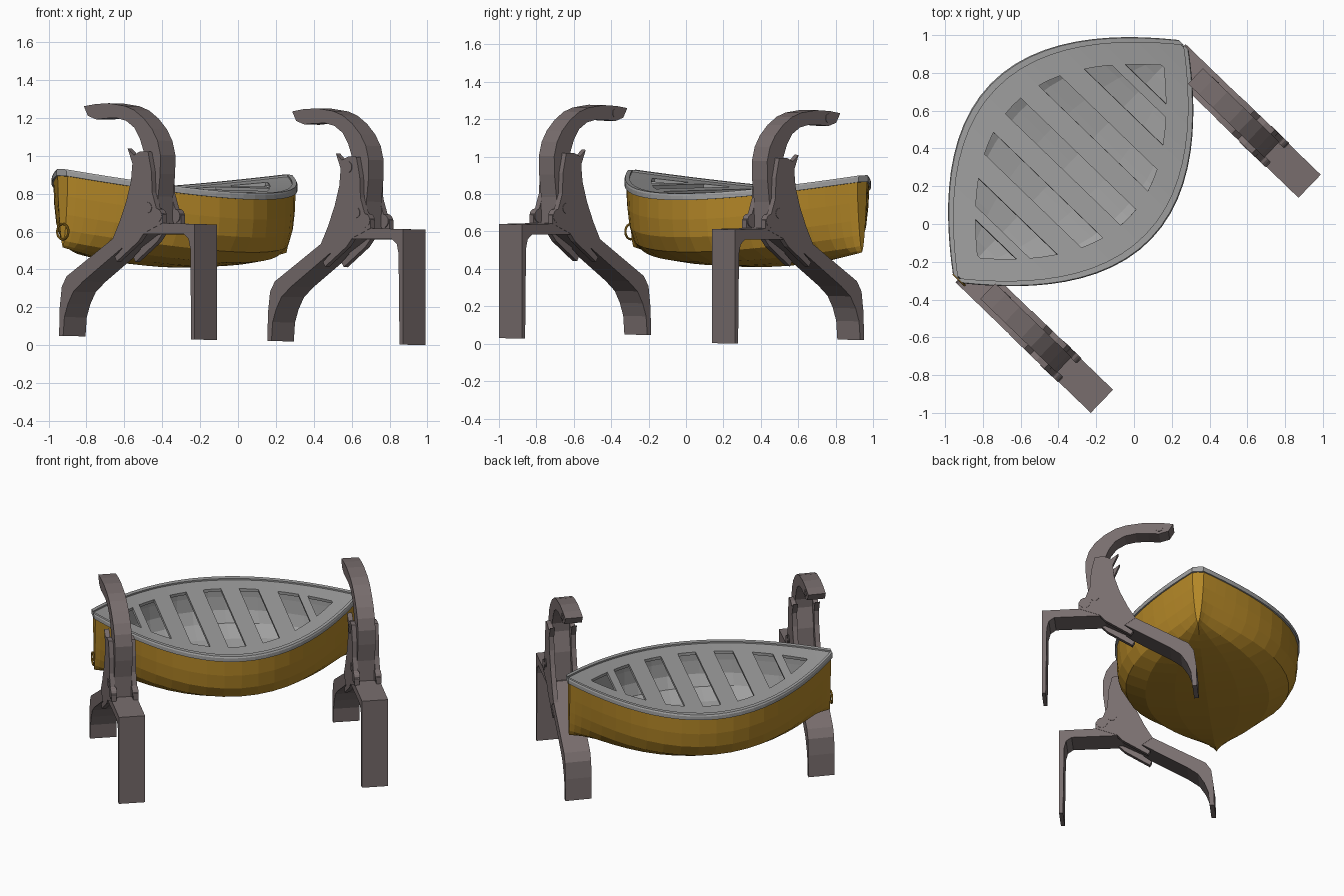
import bpy, bmesh, math
from mathutils import Vector

if "Cube" in bpy.data.objects:
    bpy.data.objects.remove(bpy.data.objects["Cube"])

A = math.radians(46)
C, S = math.cos(A), math.sin(A)

def place(u, v, z):
    """u along the boat, v toward the davits, z up; the model leans slightly."""
    return Vector((-0.335 + C*u + S*v, 0.33 + S*u - C*v, z + 0.035 - 0.017*u - 0.02*v))

def material(name, rgb):
    m = bpy.data.materials.new(name)
    m.diffuse_color = (*rgb, 1)
    m.use_nodes = True
    m.node_tree.nodes["Principled BSDF"].inputs["Base Color"].default_value = m.diffuse_color
    return m

YELLOW = material("ochre yellow", (0.45, 0.24, 0.02))
GREY = material("light grey", (0.35, 0.35, 0.35))
STEEL = material("brown grey", (0.19, 0.155, 0.155))

def make(name, verts, faces, mat, flip=False):
    bm = bmesh.new()
    vs = [bm.verts.new(place(*p)) for p in verts]
    for f in faces:
        bm.faces.new([vs[i] for i in f])
    bmesh.ops.remove_doubles(bm, verts=bm.verts, dist=0.0005)
    bmesh.ops.recalc_face_normals(bm, faces=bm.faces)
    if flip:
        bmesh.ops.reverse_faces(bm, faces=bm.faces)
    me = bpy.data.meshes.new(name)
    bm.to_mesh(me)
    bm.free()
    me.materials.append(mat)
    ob = bpy.data.objects.new(name, me)
    bpy.context.collection.objects.link(ob)
    return ob

def loft(name, rings, mat, closed=False, flip=False):
    n = len(rings[0])
    verts = [p for r in rings for p in r]
    faces = []
    for i in range(len(rings) - 1):
        for j in range(n if closed else n - 1):
            k = (j + 1) % n
            faces.append((i*n + j, i*n + k, (i+1)*n + k, (i+1)*n + j))
    faces += [tuple(range(n)), tuple(range(len(verts) - n, len(verts)))]
    return make(name, verts, faces, mat, flip)

def prism(name, pts, u0, u1, mat):
    return loft(name, [[(u, v, z) for v, z in pts] for u in (u0, u1)], mat, closed=True)

def circle(v, z, r, n=16):
    return [(v + r*math.cos(2*math.pi*i/n), z + r*math.sin(2*math.pi*i/n)) for i in range(n)]

# Boat lines
L = 0.86
def width(u): return 0.592 * (1 - (u/0.888)**2)
def sheer(u): return 0.78 + 0.10 * (u/L)**2
def keel(u): return 0.375 + 0.095 * (u/L)**2

FULL = [(1, 0), (1, .3), (.98, .55), (.90, .76), (.68, .91), (.35, .97), (0, 1)]
SHARP = [(1, 0), (.88, .3), (.70, .55), (.48, .75), (.26, .9), (.1, .97), (0, 1)]

def section(u, inset, rise):
    e = (abs(u)/L)**5
    w = max(width(u) - inset, 0.008)
    top, bot = sheer(u) - 0.025, keel(u) + rise
    half = [(w*(a[0]*(1-e) + b[0]*e), top - (top-bot)*a[1]) for a, b in zip(FULL, SHARP)]
    return [(u, v, z) for v, z in half] + [(u, -v, z) for v, z in half[-2::-1]]

def stations(end, n=24):
    return [end * math.sin(math.pi/2 * (2*i/n - 1)) for i in range(n + 1)]

def shell(name, end, inset, rise, mat, flip):
    rings = [section(u, inset, rise) for u in stations(end)]
    return loft(name, rings, mat, flip=flip)

shell("hull", 0.85, 0.012, 0, YELLOW, False)
shell("hull_lining", 0.81, 0.035, 0.03, GREY, True)

# Gunwale on both sides
for side, label in ((1, "near"), (-1, "far")):
    rings = []
    for u in stations(L, 32):
        w, z = width(u), sheer(u)
        i = max(w - 0.04, 0)
        rings.append([(u, side*i, z), (u, side*(w-0.006), z), (u, side*w, z-0.01),
                      (u, side*w, z-0.035), (u, side*i, z-0.035)])
    loft("gunwale_" + label, rings, GREY, closed=True)

# Deck: side benches and thwarts with open slots between them
slots = [(c-0.058, c+0.058) for c in (-0.46, -0.23, 0, 0.23, 0.46)] + [(-0.70, -0.57), (0.57, 0.70)]
us = sorted([x for s in slots for x in s] + [sum(s)/2 for s in slots]
            + [-0.85, -0.81, -0.76, 0.76, 0.81, 0.85])
verts, faces = [], []
for u in us:
    o = max(width(u) - 0.02, 0.005)
    i = max(width(u) - 0.165 - 0.1*u*u, 0.004)
    verts += [(u, v, sheer(u) - 0.010) for v in (-o, -i, i, o)]
for k in range(len(us) - 1):
    mid = (us[k] + us[k+1]) / 2
    is_open = any(a < mid < b for a, b in slots)
    for j in range(3):
        if not (j == 1 and is_open):
            faces.append((4*k+j, 4*k+j+1, 4*k+j+5, 4*k+j+4))
deck = make("deck_thwarts", verts, faces, GREY)
if sum(p.normal.z for p in deck.data.polygons) < 0:
    deck.data.flip_normals()
mod = deck.modifiers.new("thickness", "SOLIDIFY")
mod.thickness = 0.02
mod.offset = -1

# Mooring ring on the bow
bpy.ops.mesh.primitive_torus_add(major_radius=0.041, minor_radius=0.006, major_segments=20,
                                 minor_segments=8, location=place(-0.86, 0.01, 0.55),
                                 rotation=(0, math.pi/2, A))
ring = bpy.context.object
ring.name = "mooring_ring"
ring.data.materials.append(YELLOW)

# Davit profiles (v, z)
FRAME = [(.005, 0), (.01, .15), (.025, .26), (.06, .315), (.25, .43), (.456, .555), (.53, .61),
         (1.0, .61), (1.0, 0), (.975, 0), (.968, .48), (.955, .53), (.92, .555), (.60, .55),
         (.47, .475), (.18, .29), (.11, .235), (.07, .17), (.044, .10), (.035, 0)]
ARM = [(.16, 1.215), (.24, 1.228), (.34, 1.235), (.46, 1.223), (.53, 1.202), (.60, 1.16), (.66, 1.105),
       (.70, 1.045), (.722, .97), (.72, .87), (.705, .75), (.71, .60), (.54, .60), (.56, .80),
       (.60, .93), (.597, .99), (.57, 1.055), (.53, 1.11), (.47, 1.145), (.40, 1.158),
       (.32, 1.155), (.25, 1.148), (.19, 1.165)]
CHEEK = [(.51, 1.0), (.555, .965), (.60, .985), (.66, .985), (.685, .88), (.69, .77), (.72, .69),
         (.765, .655), (.765, .61), (.63, .555), (.59, .51), (.43, .40), (.415, .425), (.47, .47),
         (.40, .52), (.45, .61), (.50, .72), (.535, .83), (.545, .92)]

for uc, label in ((-0.798, "bow"), (0.785, "stern")):
    prism(label + "_davit_frame", FRAME, uc-0.085, uc+0.085, STEEL)
    prism(label + "_davit_arm", ARM, uc-0.057, uc+0.057, STEEL)
    for s in (-1, 1):
        prism(label + "_davit_cheek", CHEEK, uc + s*0.055, uc + s*0.087, STEEL)
        prism(label + "_hinge_boss", circle(.725, .65, .036), uc + s*0.05, uc + s*0.089, STEEL)
        prism(label + "_cheek_bolt", circle(.66, .69, .028), uc + s*0.08, uc + s*0.090, STEEL)
    prism(label + "_tip_bolt", circle(.25, 1.19, .024), uc + 0.05, uc + 0.060, STEEL)
prism("stern_davit_upper_bolt", circle(.60, .93, .03), 0.70, 0.694, STEEL)
